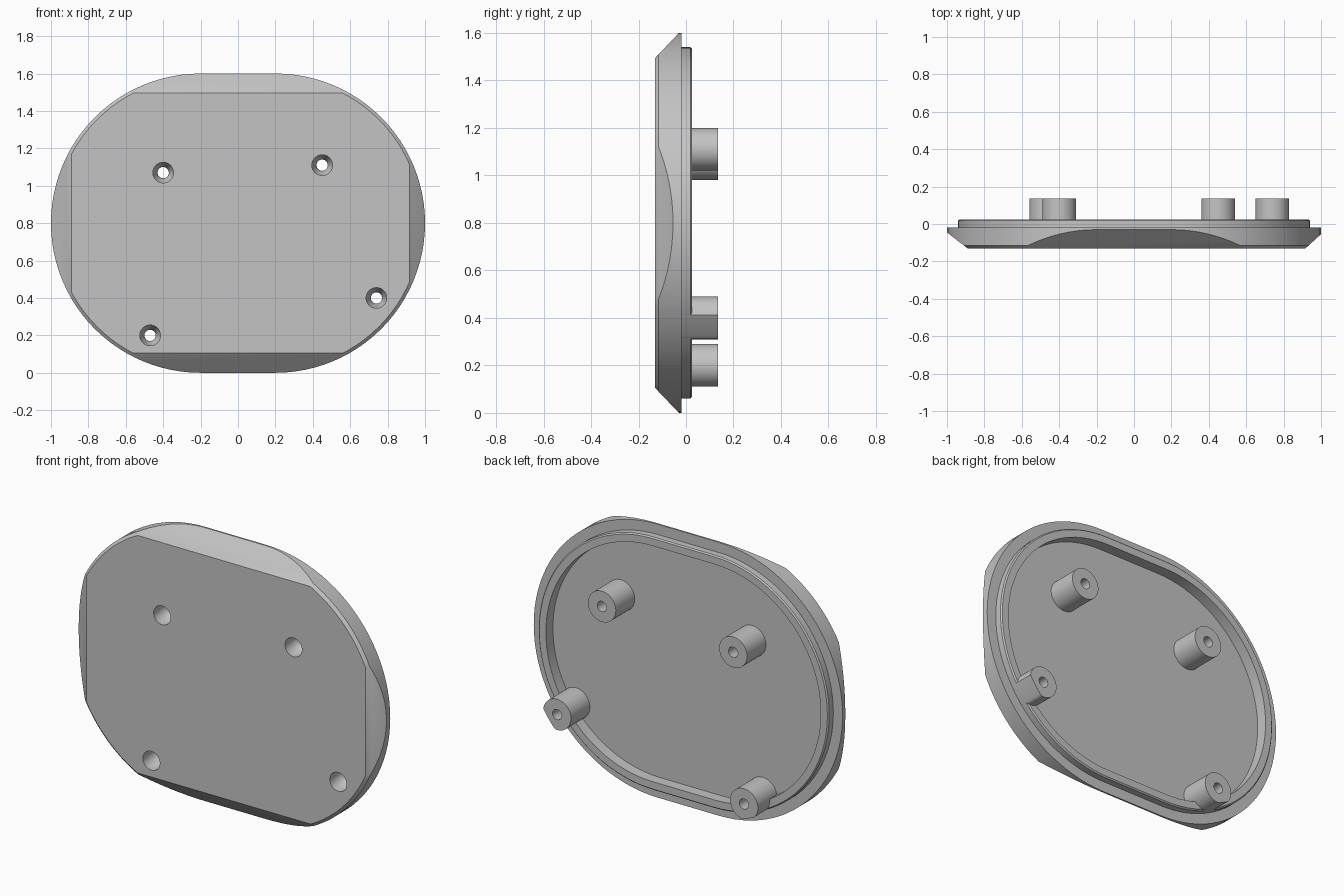
import bpy, bmesh, math
from mathutils import Vector

cube = bpy.data.objects.get("Cube")
if cube:
    bpy.data.objects.remove(cube, do_unlink=True)

MID, RADIUS, HALF = 0.8, 0.8, 0.2       # stadium outline: centre height, end radius, half straight
FLOOR, POST_END = -0.04, 0.135
LIP_INSET = 0.06

grey = bpy.data.materials.new("light_grey")
grey.use_nodes = True
grey.diffuse_color = (0.55, 0.55, 0.55, 1)
grey.node_tree.nodes["Principled BSDF"].inputs["Base Color"].default_value = grey.diffuse_color


def stadium(inset, y, steps=48):
    """Ring of points on the outline, moved inwards by inset."""
    r = RADIUS - inset
    ring = []
    for side in (1, -1):
        for i in range(steps + 1):
            a = math.pi * (i / steps - 0.5)
            ring.append(Vector((side * (HALF + r * math.cos(a)), y, MID + side * r * math.sin(a))))
    return ring


def circle(x, z, r, y, steps=48):
    angles = [2 * math.pi * i / steps for i in range(steps)]
    return [Vector((x + r * math.cos(a), y, z + r * math.sin(a))) for a in angles]


def loft(bm, rings):
    """Skin a row of rings and cap both ends."""
    loops = [[bm.verts.new(p) for p in ring] for ring in rings]
    for a, b in zip(loops, loops[1:]):
        for i in range(len(a)):
            j = (i + 1) % len(a)
            bm.faces.new((a[i], a[j], b[j], b[i]))
    bm.faces.new(loops[0][::-1])
    bm.faces.new(loops[-1])


def make_object(name, bm):
    bmesh.ops.recalc_face_normals(bm, faces=bm.faces[:])
    mesh = bpy.data.meshes.new(name)
    bm.to_mesh(mesh)
    bm.free()
    mesh.materials.append(grey)
    obj = bpy.data.objects.new(name, mesh)
    bpy.context.collection.objects.link(obj)
    return obj


def drill_and_smooth(obj, cutter):
    bpy.ops.object.select_all(action='DESELECT')
    obj.select_set(True)
    bpy.context.view_layer.objects.active = obj
    mod = obj.modifiers.new("screw_holes", 'BOOLEAN')
    mod.operation = 'DIFFERENCE'
    mod.solver = 'EXACT'
    mod.object = cutter
    bpy.ops.object.modifier_apply(modifier=mod.name)
    bpy.ops.object.shade_smooth_by_angle(angle=math.radians(30))


# Cover plate: front edge, rim, raised lip and recessed back, as (inset, y)
bm = bmesh.new()
profile = [(0.017, -0.13), (0, -0.115), (0, -0.02), (LIP_INSET, -0.02), (LIP_INSET, 0.018),
           (0.067, 0.025), (0.11, 0.025), (0.11, FLOOR)]
loft(bm, [stadium(*p) for p in profile])
bmesh.ops.remove_doubles(bm, verts=bm.verts[:], dist=1e-5)

# Sloped flats on the four sides: point on the front face, outward normal
flats = [((0, -0.13, 1.495), (0, -1.05, 1)),
         ((0, -0.13, 0.105), (0, -1.05, -1)),
         ((0.917, -0.13, MID), (1, -1.1, 0)),
         ((-0.89, -0.13, MID), (-1, -1.3, 0))]
for point, normal in flats:
    bmesh.ops.bisect_plane(bm, geom=bm.verts[:] + bm.edges[:] + bm.faces[:], dist=1e-6,
                           plane_co=point, plane_no=Vector(normal).normalized(), clear_outer=True)
    bmesh.ops.holes_fill(bm, edges=[e for e in bm.edges if e.is_boundary], sides=0)
plate = make_object("cover_plate", bm)

# Screw hole cutters: wide bore, tapered seat, narrow hole
posts = {"upper_right_post": (-0.4, 1.07), "upper_left_post": (0.45, 1.11),
         "lower_left_post": (0.74, 0.4), "lower_right_post": (-0.47, 0.2)}
bm = bmesh.new()
for x, z in posts.values():
    loft(bm, [circle(x, z, r, y) for r, y in
              ((0.055, -0.2), (0.055, -0.06), (0.03, -0.01), (0.03, 0.2))])
cutter = make_object("screw_hole_cutter", bm)


def clip_to_lip(p):
    """Pull a point back to the outer wall of the lip."""
    centre = Vector((math.copysign(HALF, p.x), p.y, MID))
    out = p - centre
    limit = RADIUS - LIP_INSET
    return centre + out * (limit / out.length) if out.length > limit else p


# Screw posts, trimmed where they reach the lip
for name, (x, z) in posts.items():
    bm = bmesh.new()
    loft(bm, [[clip_to_lip(p) for p in circle(x, z, 0.09, y)] for y in (FLOOR, POST_END)])
    drill_and_smooth(make_object(name, bm), cutter)

drill_and_smooth(plate, cutter)
cutter.hide_render = True
cutter.hide_set(True)
